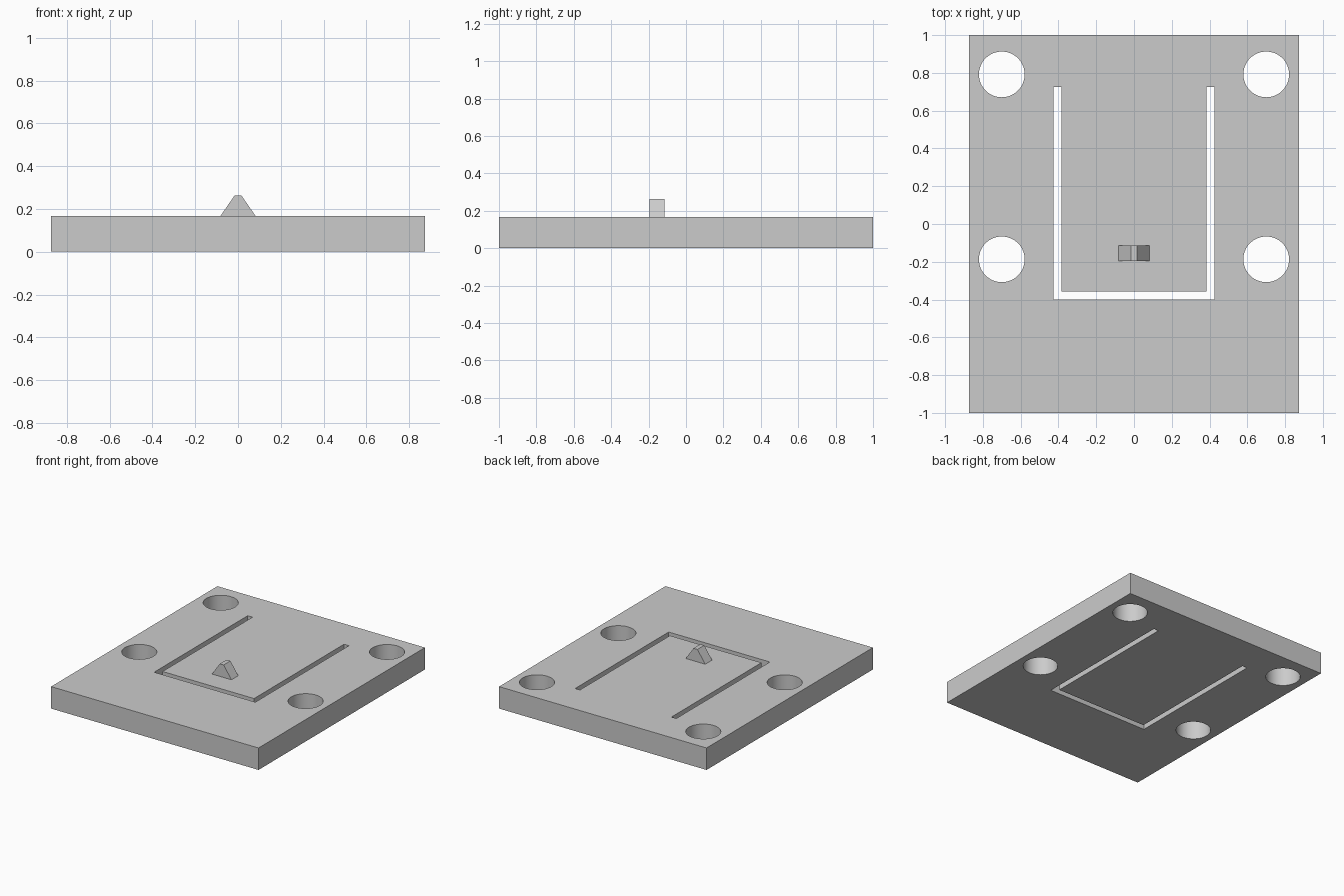
import bpy
import bmesh
from math import cos, sin, tau, radians

cube = bpy.data.objects.get("Cube")
if cube:
    bpy.data.objects.remove(cube, do_unlink=True)

THICK = 0.167

# Single grey material
grey = bpy.data.materials.new("plain_grey")
grey.use_nodes = True
colour = (0.6, 0.6, 0.6, 1)
grey.diffuse_color = colour
grey.node_tree.nodes["Principled BSDF"].inputs["Base Color"].default_value = colour


def mirrored(half):
    """Close a right-hand outline by mirroring it across x = 0."""
    return half + [(-x, y) for x, y in reversed(half)]


def circle(cx, cy, r, n=64):
    return [(cx + r * cos(tau * i / n), cy + r * sin(tau * i / n)) for i in range(n)]


def extruded_plate(name, outlines, height):
    """Fill nested outlines as a flat sheet with openings, then thicken it."""
    curve = bpy.data.curves.new(name, "CURVE")
    curve.dimensions = "2D"
    curve.fill_mode = "BOTH"
    curve.extrude = height / 2
    for pts in outlines:
        spline = curve.splines.new("POLY")
        spline.points.add(len(pts) - 1)
        for p, (x, y) in zip(spline.points, pts):
            p.co = (x, y, 0, 1)
        spline.use_cyclic_u = True
    obj = bpy.data.objects.new(name, curve)
    bpy.context.collection.objects.link(obj)
    bpy.ops.object.select_all(action="DESELECT")
    obj.select_set(True)
    bpy.context.view_layer.objects.active = obj
    bpy.ops.object.convert(target="MESH")
    obj = bpy.context.object
    # Weld the caps to the walls and rest the plate on the ground
    bm = bmesh.new()
    bm.from_mesh(obj.data)
    bmesh.ops.remove_doubles(bm, verts=bm.verts, dist=1e-4)
    bmesh.ops.dissolve_degenerate(bm, edges=bm.edges, dist=1e-5)
    bmesh.ops.recalc_face_normals(bm, faces=bm.faces)
    bmesh.ops.translate(bm, verts=bm.verts, vec=(0, 0, height / 2))
    bm.to_mesh(obj.data)
    bm.free()
    obj.data.materials.clear()
    obj.data.materials.append(grey)
    bpy.ops.object.shade_smooth_by_angle(angle=radians(30))
    return obj


# Base plate with four bolt holes and a U-shaped slot that frees a flexible tab
border = mirrored([(0.873, -1), (0.873, 1)])
slot = mirrored([(0.426, -0.4), (0.426, 0.725), (0.385, 0.725), (0.385, -0.357)])
holes = [circle(x, y, 0.121) for x in (-0.7, 0.7) for y in (-0.187, 0.792)]
extruded_plate("base_plate", [border, slot] + holes, THICK)

# Trapezoid catch standing on the tab
bm = bmesh.new()
profile = mirrored([(0.082, THICK), (0.0165, 0.262)])
face = bm.faces.new([bm.verts.new((x, -0.196, z)) for x, z in profile])
side = bmesh.ops.extrude_face_region(bm, geom=[face])["geom"]
bmesh.ops.translate(bm, verts=[v for v in side if isinstance(v, bmesh.types.BMVert)],
                    vec=(0, 0.082, 0))
bmesh.ops.recalc_face_normals(bm, faces=bm.faces)
mesh = bpy.data.meshes.new("tab_catch")
bm.to_mesh(mesh)
bm.free()
mesh.materials.append(grey)
bpy.context.collection.objects.link(bpy.data.objects.new("tab_catch", mesh))
